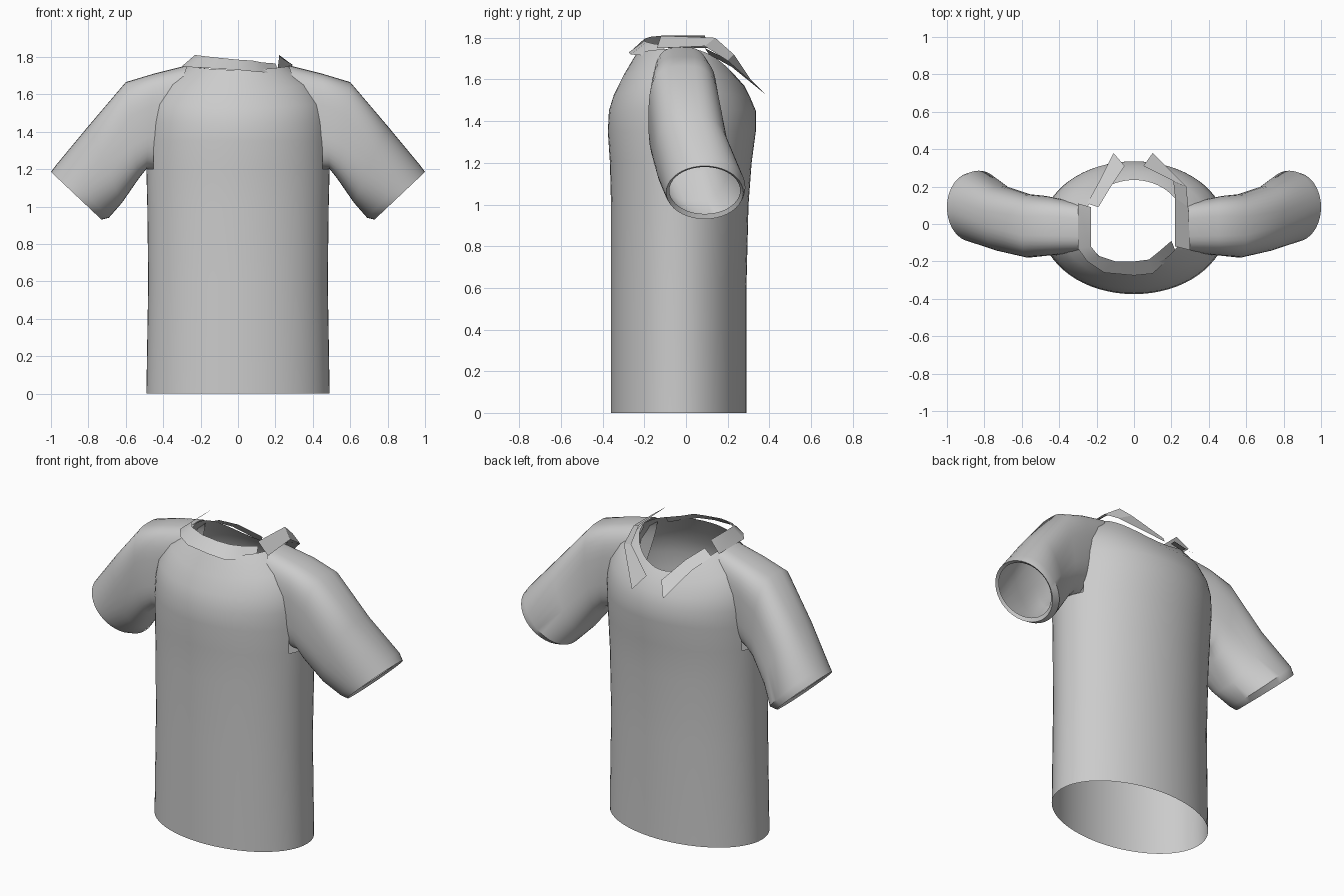
import bpy
import math
from math import cos, sin, tau

if "Cube" in bpy.data.objects:
    bpy.data.objects.remove(bpy.data.objects["Cube"])

cloth = bpy.data.materials.new("grey_cloth")
cloth.use_nodes = True
cloth.diffuse_color = (0.6, 0.6, 0.6, 1)
cloth.node_tree.nodes["Principled BSDF"].inputs["Base Color"].default_value = (0.6, 0.6, 0.6, 1)


def loft(name, rings, closed, keep=lambda c: True, angle=40):
    """Skin a list of equal-length point rings into an open surface."""
    n = len(rings[0])
    verts = [p for ring in rings for p in ring]
    faces = []
    for r in range(len(rings) - 1):
        for i in range(n if closed else n - 1):
            j = (i + 1) % n
            f = (r * n + i, r * n + j, (r + 1) * n + j, (r + 1) * n + i)
            if keep([sum(verts[k][a] for k in f) / 4 for a in range(3)]):
                faces.append(f)
    mesh = bpy.data.meshes.new(name)
    mesh.from_pydata(verts, [], faces)
    mesh.materials.append(cloth)
    obj = bpy.data.objects.new(name, mesh)
    bpy.context.collection.objects.link(obj)
    bpy.ops.object.select_all(action="DESELECT")
    obj.select_set(True)
    bpy.context.view_layer.objects.active = obj
    bpy.ops.object.shade_smooth_by_angle(angle=math.radians(angle))
    return obj


def torso_ring(half_x, front, back, z_side, z_front, z_back, n=64):
    ring = []
    for i in range(n):
        c, s = cos(tau * i / n), sin(tau * i / n)
        z_end = z_back if s > 0 else z_front
        y = (front + back) / 2 + (back - front) / 2 * s
        ring.append((half_x * c, y, z_side + (z_end - z_side) * s * s))
    return ring


# Torso: half width, front y, back y, then height at side, front and back
torso = [
    (.49, -.36, .29, 0, 0, 0),
    (.48, -.36, .29, .6, .6, .6),
    (.485, -.36, .30, 1.0, 1.0, 1.0),
    (.49, -.365, .315, 1.2, 1.2, 1.2),
    (.49, -.375, .335, 1.35, 1.35, 1.35),
    (.485, -.37, .335, 1.45, 1.45, 1.45),
    (.47, -.345, .31, 1.55, 1.53, 1.51),
    (.40, -.30, .28, 1.66, 1.62, 1.57),
    (.27, -.235, .235, 1.75, 1.73, 1.62),
]


def outside_armhole(c):
    return not (abs(c[0]) > .4 and 1.24 < c[2] < 1.62 and -.14 < c[1] < .11)


loft("torso", [torso_ring(*t) for t in torso], True, outside_armhole)


def sleeve_ring(side, top, bottom, y_mid, y_half, power, n=40):
    """Oval between a top and a bottom (x, z) point; low power is boxier."""
    ring = []
    for i in range(n):
        c, s = cos(tau * i / n), sin(tau * i / n)
        u = math.copysign(abs(c) ** power, c) / 2 + .5
        v = math.copysign(abs(s) ** power, s)
        ring.append((side * (bottom[0] + (top[0] - bottom[0]) * u),
                     y_mid + y_half * v,
                     bottom[1] + (top[1] - bottom[1]) * u))
    return ring


# Sleeves: shoulder, elbow side and turned-in cuff
sleeve = [
    ((.27, 1.755), (.45, 1.2), -.02, .14, .6),
    ((.45, 1.71), (.49, 1.2), -.01, .16, .6),
    ((.6, 1.665), (.53, 1.15), -.01, .17, .65),
    ((.8, 1.43), (.62, 1.02), .03, .175, .8),
    ((.97, 1.225), (.69, .94), .09, .195, .95),
    ((1.0, 1.185), (.73, .93), .09, .185, 1),
    ((.98, 1.18), (.735, .955), .09, .17, 1),
]
for label, side in (("left", 1), ("right", -1)):
    loft(label + "_sleeve", [sleeve_ring(side, *s) for s in sleeve], True)

# Collar strips: outer edge, inner edge
loft("front_collar", [
    [(-.30, .11, 1.75), (-.30, -.13, 1.75), (-.25, -.2, 1.745), (-.16, -.26, 1.74),
     (0, -.275, 1.73), (.1, -.265, 1.72), (.17, -.2, 1.715), (.22, -.14, 1.71)],
    [(-.23, .09, 1.81), (-.23, -.12, 1.81), (-.19, -.17, 1.805), (-.1, -.2, 1.795),
     (0, -.2, 1.785), (.08, -.19, 1.78), (.13, -.15, 1.77), (.2, -.09, 1.765)],
], False)
loft("left_collar", [
    [(.30, -.14, 1.75), (.29, .09, 1.76), (.28, .2, 1.69), (.10, .38, 1.53)],
    [(.22, -.12, 1.81), (.22, .14, 1.80), (.21, .23, 1.72), (.05, .31, 1.6)],
], False, angle=20)
loft("right_collar", [
    [(-.25, .11, 1.72), (-.19, .22, 1.66), (-.11, .38, 1.53)],
    [(-.19, .09, 1.75), (-.13, .19, 1.70), (-.05, .31, 1.6)],
], False, angle=20)
